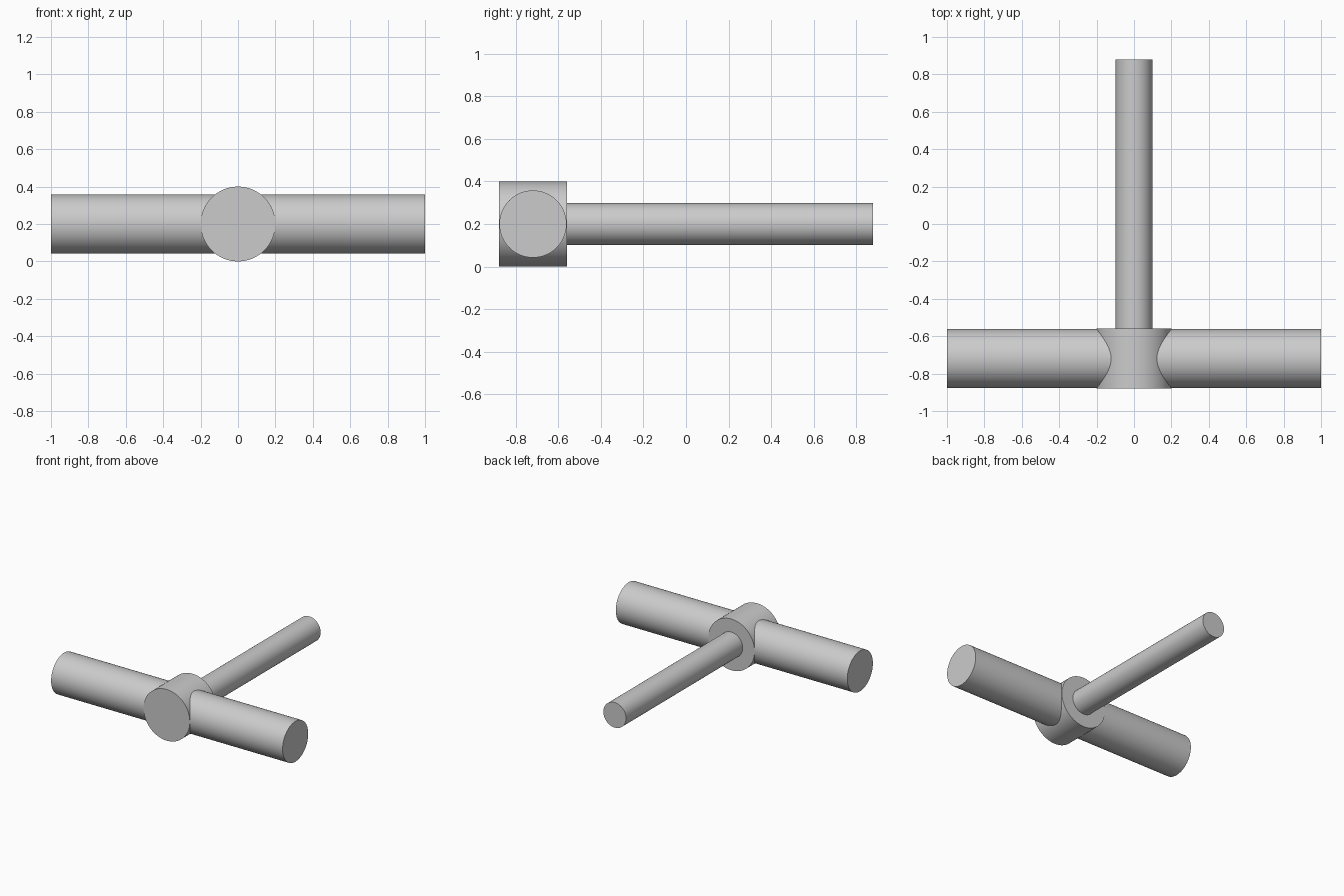
import bpy
from math import pi, radians

if "Cube" in bpy.data.objects:
    bpy.data.objects.remove(bpy.data.objects["Cube"])

AXIS_Z = 0.2     # shared height of all axes
BAR_Y = -0.72    # centre line of the cross bar


def cylinder(name, radius, length, location, rotation):
    bpy.ops.mesh.primitive_cylinder_add(vertices=96, radius=radius, depth=length,
                                        location=location, rotation=rotation)
    obj = bpy.context.object
    obj.name = name
    bpy.ops.object.transform_apply(location=False, rotation=True, scale=True)
    bpy.ops.object.shade_smooth_by_angle(angle=radians(30))
    return obj


# Thick cross bar running left to right
cylinder("cross_bar", 0.158, 2.0, (0, BAR_Y, AXIS_Z), (0, pi / 2, 0))

# Short hub around the middle of the bar
cylinder("hub", 0.2, 0.32, (0, BAR_Y, AXIS_Z), (pi / 2, 0, 0))

# Slim handle from the hub to the back
start, end = -0.57, 0.88
cylinder("handle", 0.098, end - start, (0, (start + end) / 2, AXIS_Z), (pi / 2, 0, 0))
